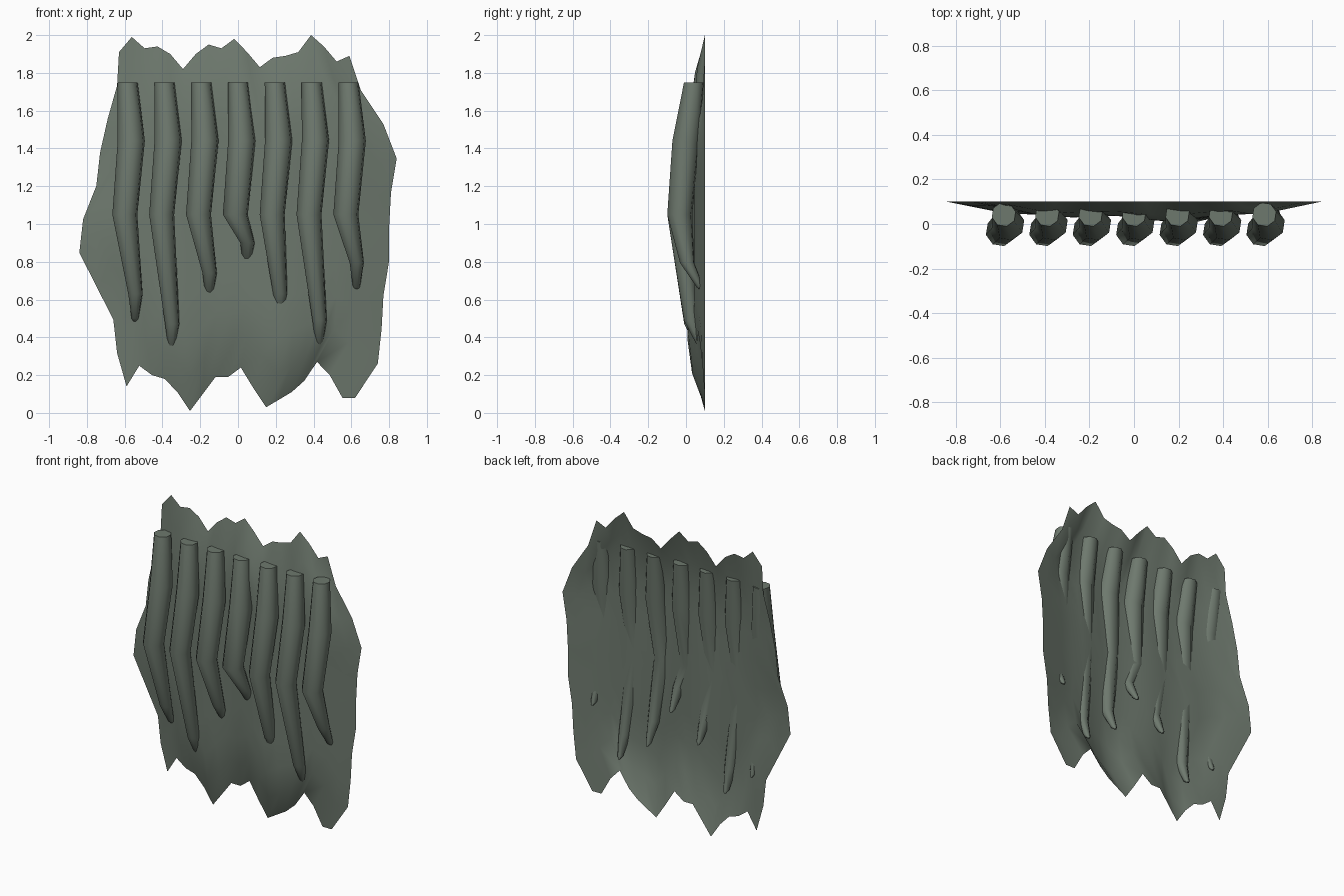
import bpy
import bmesh
from math import cos, sin, tau, exp, radians
from mathutils import Vector

cube = bpy.data.objects.get("Cube")
if cube:
    bpy.data.objects.remove(cube)

# Single grey-green colour
slime = bpy.data.materials.new("mossy_grey")
slime.use_nodes = True
colour = (0.155, 0.19, 0.155, 1)
slime.diffuse_color = colour
shader = next(n for n in slime.node_tree.nodes if n.type == "BSDF_PRINCIPLED")
shader.inputs["Base Color"].default_value = colour
shader.inputs["Roughness"].default_value = 0.8


def finish(name, bm, sharp_angle):
    """Turn a bmesh into a smooth-shaded object."""
    mesh = bpy.data.meshes.new(name)
    bm.to_mesh(mesh)
    bm.free()
    mesh.materials.append(slime)
    mesh.shade_smooth()
    mesh.set_sharp_from_angle(angle=radians(sharp_angle))
    obj = bpy.data.objects.new(name, mesh)
    bpy.context.collection.objects.link(obj)
    return obj


# Ragged outline of the sheet, in hundredths
TOP = [191, 199, 193, 194, 190, 182, 190, 195, 193, 198,
       191, 183, 188, 189, 191, 200, 194, 186, 189]
BOTTOM = [14, 25, 20, 18, 11, 1, 10, 19, 19, 24,
          13, 3, 7, 11, 17, 27, 20, 8, 8]
LEFT = [-59, -64, -66, -75, -84, -82, -75, -73, -69, -64, -63]
RIGHT = [62, 74, 76, 77, 80, 80, 81, 84, 77, 65, 59]
COLS, ROWS = len(TOP) - 1, len(LEFT) - 1


def edge_point(x0, z0, x1, z1, t):
    return Vector((x0 + (x1 - x0) * t, z0 + (z1 - z0) * t))


def top_edge(i):
    return Vector((LEFT[-1] + (RIGHT[-1] - LEFT[-1]) * i / COLS, TOP[i])) / 100


def bottom_edge(i):
    return Vector((LEFT[0] + (RIGHT[0] - LEFT[0]) * i / COLS, BOTTOM[i])) / 100


def left_edge(j):
    return Vector((LEFT[j], BOTTOM[0] + (TOP[0] - BOTTOM[0]) * j / ROWS)) / 100


def right_edge(j):
    return Vector((RIGHT[j], BOTTOM[-1] + (TOP[-1] - BOTTOM[-1]) * j / ROWS)) / 100


def sheet_point(i, j):
    """Blend the four edges, then bulge the inside forward."""
    u, v = i / COLS, j / ROWS
    p = bottom_edge(i).lerp(top_edge(i), v) + left_edge(j).lerp(right_edge(j), u)
    p -= bottom_edge(0).lerp(bottom_edge(COLS), u).lerp(
        top_edge(0).lerp(top_edge(COLS), u), v)
    rim = min(1, min(i, COLS - i) / 3) * min(1, min(j, ROWS - j) / 1.4)
    fold = 0.055 + 0.03 * exp(-((p.x - 0.14) / 0.18) ** 2)
    fold += 0.015 * exp(-((p.x + 0.27) / 0.1) ** 2)
    fold += 0.03 * (1 - v) ** 2 * exp(-((p.x - 0.28) / 0.1) ** 2)
    return (p.x, 0.1 - rim * fold, p.y)


# Ragged backing sheet
bm = bmesh.new()
grid = [[bm.verts.new(sheet_point(i, j)) for i in range(COLS + 1)]
        for j in range(ROWS + 1)]
for j in range(ROWS):
    for i in range(COLS):
        bm.faces.new((grid[j][i], grid[j][i + 1],
                      grid[j + 1][i + 1], grid[j + 1][i]))
finish("ragged_sheet", bm, 80)


def drip(name, x, tip_x, tip_z, sides=8):
    """Bent, tapering drip lofted through a few rings."""
    tip_ring = tip_z + 0.15
    low_y = -0.02 + 0.035 * (0.95 - tip_ring) / 0.5
    rings = [  # x, y, z, radius
        (x, 0.043, 1.75, 0.055),
        (x + 0.02, 0.0, 1.44, 0.074),
        (x - 0.014, -0.033, 1.05, 0.068),
        (tip_x + 0.002, low_y + 0.015, tip_ring, 0.039),
        (tip_x, 0.075, tip_z + 0.02, 0.019),
        (tip_x, 0.09, tip_z, 0.007),
    ]
    bm = bmesh.new()
    loops = []
    for cx, cy, cz, r in rings:
        loops.append([bm.verts.new((cx + r * cos(tau * (k + 0.3) / sides),
                                    cy + r * sin(tau * (k + 0.3) / sides), cz))
                      for k in range(sides)])
    for a, b in zip(loops, loops[1:]):
        for k in range(sides):
            n = (k + 1) % sides
            bm.faces.new((a[k], b[k], b[n], a[n]))
    bm.faces.new(loops[0])
    bm.faces.new(reversed(loops[-1]))
    bmesh.ops.recalc_face_normals(bm, faces=bm.faces)
    finish(name, bm, 60)


# Seven evenly spaced drips with different lengths
TIPS = [(-0.545, 0.48), (-0.35, 0.32), (-0.152, 0.59), (0.048, 0.75),
        (0.222, 0.48), (0.43, 0.34), (0.627, 0.645)]
for n, (tip_x, tip_z) in enumerate(TIPS):
    drip(f"drip_{n + 1}", 0.195 * (n - 3), tip_x, tip_z)
